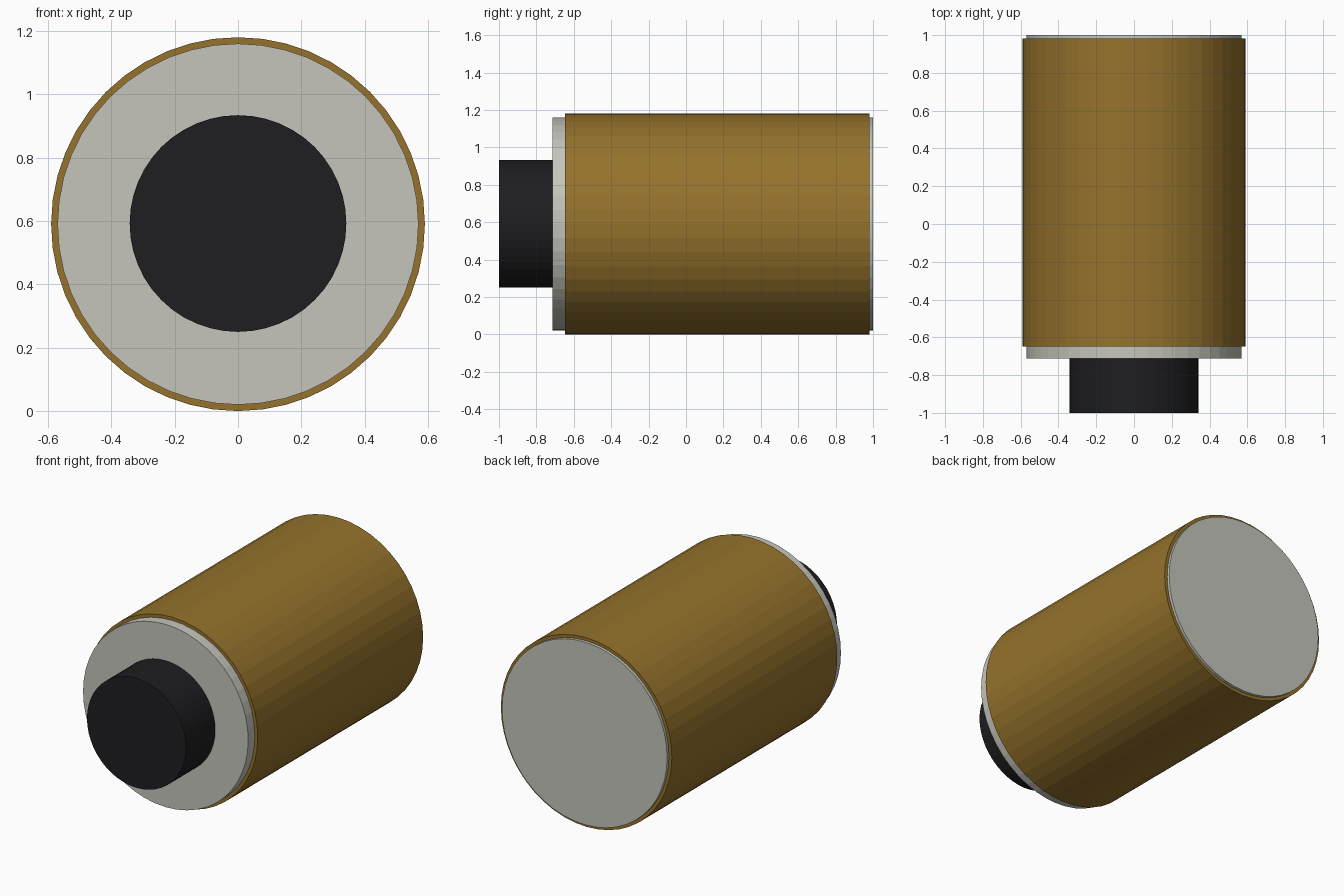
import bpy
import math

if "Cube" in bpy.data.objects:
    bpy.data.objects.remove(bpy.data.objects["Cube"])

AXIS_Z = 0.59
SIDES = 48


def material(name, color):
    mat = bpy.data.materials.new(name)
    mat.diffuse_color = (*color, 1.0)
    mat.use_nodes = True
    mat.node_tree.nodes["Principled BSDF"].inputs["Base Color"].default_value = mat.diffuse_color
    return mat


def barrel(name, radius, y0, y1, mat, z=AXIS_Z):
    """Flat-faced cylinder lying along y from y0 to y1."""
    bpy.ops.mesh.primitive_cylinder_add(
        vertices=SIDES, radius=radius, depth=y1 - y0,
        location=(0, (y0 + y1) / 2, z), rotation=(math.pi / 2, 0, 0))
    obj = bpy.context.object
    obj.name = name
    obj.data.materials.append(mat)
    return obj


brown = material("brown", (0.30, 0.17, 0.025))
pale = material("pale_grey", (0.56, 0.56, 0.50))
black = material("black", (0.013, 0.013, 0.015))

# Pale core showing at both ends of the sleeve
barrel("core", 0.57, -0.713, 1.0, pale)

# Brown sleeve wrapped around the core
barrel("sleeve", 0.59, -0.648, 0.982, brown)

# Black stub on the front end
barrel("front_stub", 0.342, -1.0, -0.713, black, z=0.592)
